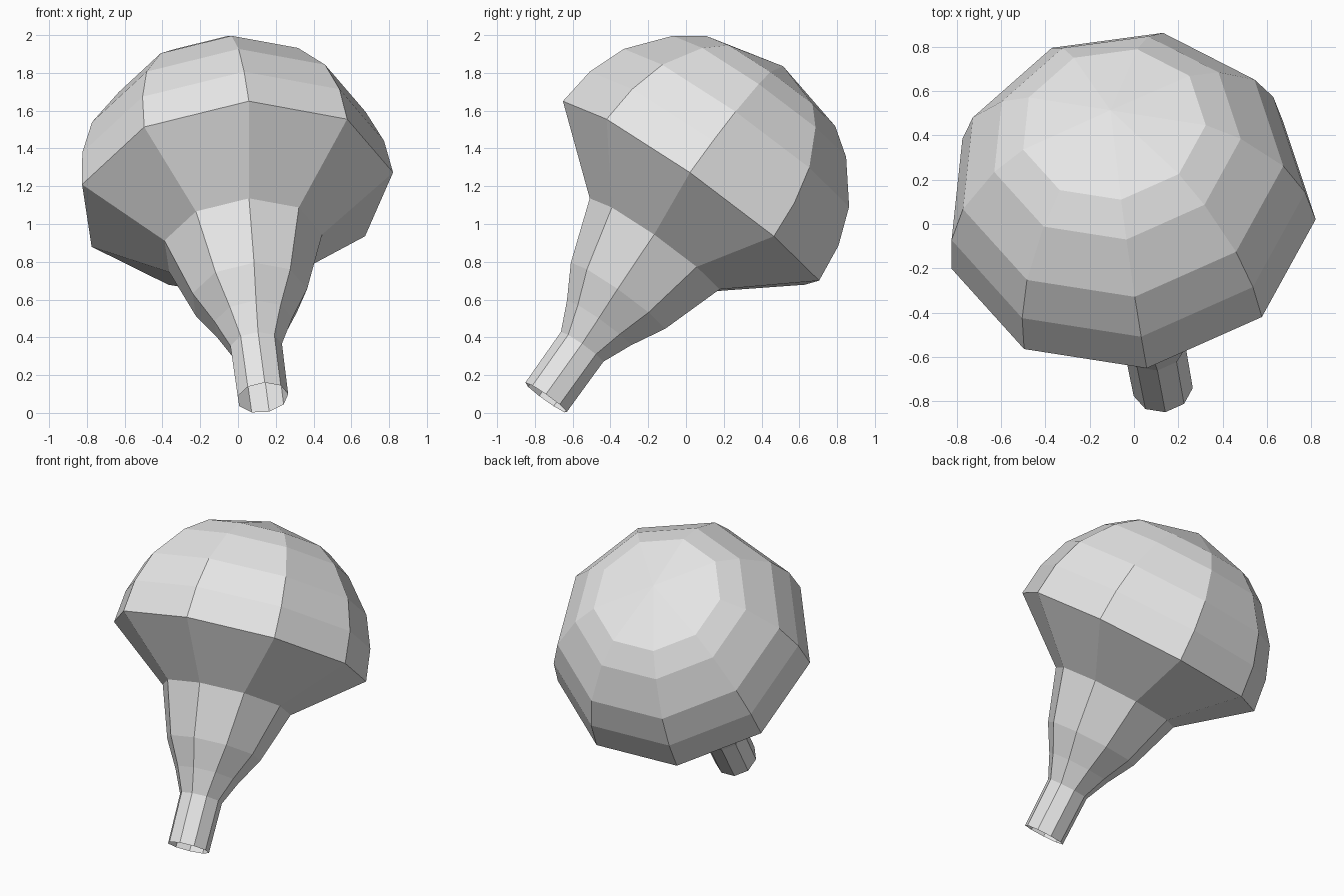
import bpy, bmesh
from math import cos, sin, tau
from mathutils import Vector

cube = bpy.data.objects.get("Cube")
if cube:
    bpy.data.objects.remove(cube, do_unlink=True)

# Plain grey material
grey = bpy.data.materials.new("light_grey")
grey.use_nodes = True
colour = (0.8, 0.8, 0.8, 1.0)
grey.diffuse_color = colour
grey.node_tree.nodes["Principled BSDF"].inputs["Base Color"].default_value = colour

# Tilted axis: base centre, axis direction and the two cross directions
SIDES = 9
base = Vector((0.13, -0.74, 0.08))
axis = Vector((-0.109, 0.578, 0.809)).normalized()
front = Vector((0.086, -0.806, 0.585))
front = (front - axis * front.dot(axis)).normalized()
side = axis.cross(front)

# Profile as (distance along the axis, radius): open stem, flared neck, dome
profile = [(0, 0.137), (0.33, 0.14), (0.484, 0.211), (0.659, 0.311),
           (0.995, 0.428), (1.329, 0.844), (1.54, 0.819), (1.745, 0.742),
           (1.955, 0.571), (2.06, 0.423)]
TIP = 2.17


def ring(bm, t, r):
    """One polygon ring of vertices around the tilted axis."""
    angles = [tau * i / SIDES for i in range(SIDES)]
    return [bm.verts.new(base + axis * t + (front * cos(a) + side * sin(a)) * r)
            for a in angles]


bm = bmesh.new()
rings = [ring(bm, t, r) for t, r in profile]
tip = bm.verts.new(base + axis * TIP)

# Walls between neighbouring rings, then the fan closing the dome
for low, high in zip(rings, rings[1:]):
    for i in range(SIDES):
        j = (i + 1) % SIDES
        bm.faces.new((low[i], low[j], high[j], high[i]))
for i in range(SIDES):
    bm.faces.new((rings[-1][i], rings[-1][(i + 1) % SIDES], tip))

mesh = bpy.data.meshes.new("domed_bulb")
bm.to_mesh(mesh)
bm.free()
mesh.materials.append(grey)
bulb = bpy.data.objects.new("domed_bulb", mesh)
bpy.context.collection.objects.link(bulb)
